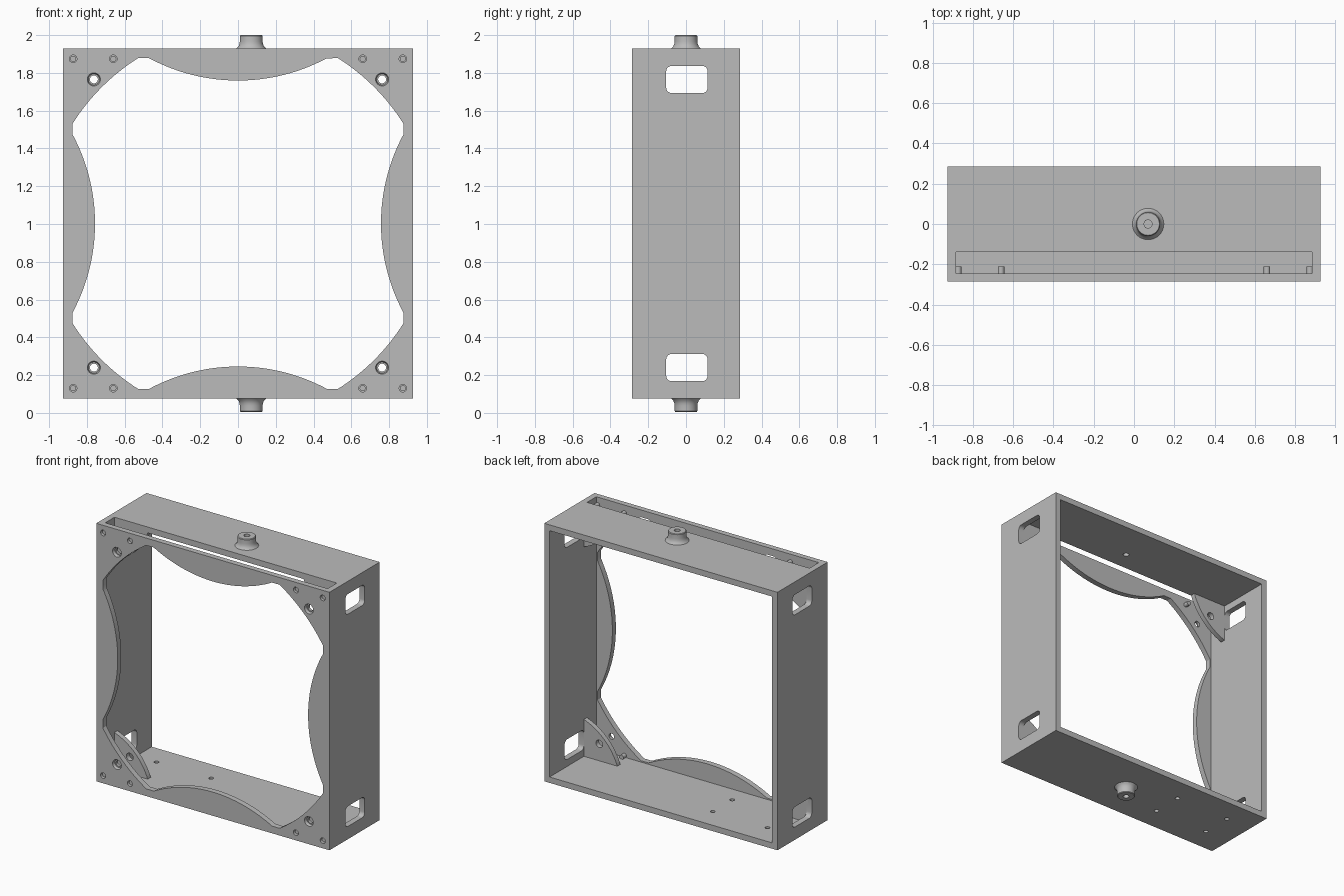
import bpy, bmesh, math
from mathutils import Vector, Matrix

cube = bpy.data.objects.get("Cube")
if cube:
    bpy.data.objects.remove(cube, do_unlink=True)

CZ = 1.0025                       # height of the frame centre
HALF, INNER = 0.927, 0.885        # outer and inner half width
FRONT, BACK = -0.285, 0.285
PLATE = -0.245                    # rear face of the front plate
SIGNS = [(sx, sz) for sx in (-1, 1) for sz in (-1, 1)]

grey = bpy.data.materials.new("plain grey")
grey.use_nodes = True
grey.diffuse_color = (0.5, 0.5, 0.5, 1)
grey.node_tree.nodes["Principled BSDF"].inputs["Base Color"].default_value = (0.5, 0.5, 0.5, 1)


def finish(name, bm):
    bmesh.ops.recalc_face_normals(bm, faces=bm.faces)
    mesh = bpy.data.meshes.new(name)
    bm.to_mesh(mesh)
    bm.free()
    mesh.materials.append(grey)
    obj = bpy.data.objects.new(name, mesh)
    bpy.context.collection.objects.link(obj)
    return obj


def prism(name, pts, lo, hi, axis="y", top_scale=1, centre=(0, 0)):
    """Extrude a closed 2D outline along an axis, optionally tapering it."""
    place = {"x": lambda a, b, d: (d, a, b),
             "y": lambda a, b, d: (a, d, b),
             "z": lambda a, b, d: (a, b, d)}[axis]
    bm = bmesh.new()
    ca, cb = centre
    low = [bm.verts.new(place(ca + a, cb + b, lo)) for a, b in pts]
    high = [bm.verts.new(place(ca + a * top_scale, cb + b * top_scale, hi)) for a, b in pts]
    bm.faces.new(low)
    bm.faces.new(high)
    for i in range(len(pts)):
        j = (i + 1) % len(pts)
        bm.faces.new((low[i], low[j], high[j], high[i]))
    return finish(name, bm)


def circle(r, n=24):
    return [(r * math.cos(math.tau * i / n), r * math.sin(math.tau * i / n)) for i in range(n)]


def rect(w, h):
    return [(-w, -h), (w, -h), (w, h), (-w, h)]


def rounded(w, h, r, n=6):
    pts = []
    for k, (sx, sy) in enumerate([(1, 1), (-1, 1), (-1, -1), (1, -1)]):
        for i in range(n + 1):
            t = (k + i / n) * math.pi / 2
            pts.append((sx * (w - r) + r * math.cos(t), sy * (h - r) + r * math.sin(t)))
    return pts


def arc(a, b, sag, n):
    """Points from a to b, bowed to the left by sag."""
    a, b = Vector(a), Vector(b)
    half = (b - a) / 2
    left = Vector((-half.y, half.x))
    h = 2 * math.atan(sag / half.length)
    pts = []
    for i in range(n + 1):
        t = h * (2 * i / n - 1)
        p = (a + b) / 2 + half * (math.sin(t) / math.sin(h))
        pts.append(p + left * ((math.cos(t) - math.cos(h)) / math.sin(h)))
    return pts


def cut(obj, cutters):
    bpy.context.view_layer.objects.active = obj
    for c in cutters:
        c.hide_render = True
        mod = obj.modifiers.new("cut", "BOOLEAN")
        mod.operation = "DIFFERENCE"
        mod.solver = "EXACT"
        mod.object = c
        bpy.ops.object.modifier_apply(modifier=mod.name)
        bpy.data.objects.remove(c, do_unlink=True)


# Box frame, hollow and open at the back
frame = prism("frame", rect(HALF, HALF), FRONT, BACK, centre=(0, CZ))
cutters = [prism("hollow", rect(INNER, INNER), PLATE, 0.5, centre=(0, CZ))]

# Scalloped opening in the front plate: one quarter turned four times
quarter = arc((0.875, -0.47), (0.875, 0.47), 0.118, 32) + arc((0.875, 0.53), (0.53, 0.875), -0.027, 16)
opening = [Matrix.Rotation(k * math.pi / 2, 2) @ p for k in range(4) for p in quarter]
cutters.append(prism("opening", opening, -0.4, -0.2, centre=(0, CZ)))

# Panel slot in the top
cutters.append(prism("slot", rect(INNER - 0.001, 0.0525), 1.8, 2.1, "z", centre=(0, -0.1925)))

# Side windows, through both walls
for s in (-1, 1):
    cutters.append(prism("window", rounded(0.11, 0.0725, 0.03), -1.1, 1.1, "x",
                         centre=(0.005, CZ + s * 0.7625)))

# Countersunk corner holes and small pin holes in the front plate
PINS = ((0.873, 0.872), (0.66, 0.872))
for sx, sz in SIGNS:
    mid = (sx * 0.763, CZ + sz * 0.763)
    cutters.append(prism("screw_hole", circle(0.021), -0.4, -0.2, centre=mid))
    cutters.append(prism("countersink", circle(0.039), -0.3, -0.265, top_scale=0.75, centre=mid))
    for px, pz in PINS:
        cutters.append(prism("pin_hole", circle(0.02), -0.4, -0.25, centre=(sx * px, CZ + sz * pz)))

# Mounting holes in the floor, and the feed hole in the top
for x in (-0.725, -0.29):
    for y in (-0.11, 0.11):
        cutters.append(prism("floor_hole", circle(0.016), 0, 0.2, "z", centre=(x, y)))
cutters.append(prism("feed_hole", circle(0.02), 1.8, 2.1, "z", centre=(0.07, 0)))
cut(frame, cutters)

# Corner tabs behind the slot, and pins behind the plate
tab = [(0.905, 0.905), (0.905, 0.62)] + arc((INNER, 0.62), (0.62, INNER), 0.042, 16) + [(0.62, 0.905)]
for sx, sz in SIGNS:
    where = ("upper" if sz > 0 else "lower") + ("_left" if sx > 0 else "_right")
    obj = prism(where + "_tab", [(sx * x, sz * z) for x, z in tab], -0.14, -0.105, centre=(0, CZ))
    cut(obj, [prism("tab_hole", circle(0.027), -0.3, 0, centre=(sx * 0.763, CZ + sz * 0.763))])
    for px, pz in PINS:
        prism(where + "_pin", circle(0.016, 16), -0.27, -0.21, centre=(sx * px, CZ + sz * pz))

# Flared hollow spigots on top and bottom
profile = [(0.02, 0.92), (0.02, 0.9975), (0.056, 0.9975), (0.06, 0.993), (0.06, 0.965),
           (0.062, 0.952), (0.067, 0.938), (0.078, 0.927), (0.078, 0.92)]
for name, s in (("top_spigot", 1), ("bottom_spigot", -1)):
    bm = bmesh.new()
    verts = [bm.verts.new((0.07 + r, 0, CZ + s * h)) for r, h in profile]
    edges = [bm.edges.new((verts[i - 1], verts[i])) for i in range(len(verts))]
    bmesh.ops.spin(bm, geom=verts + edges, cent=(0.07, 0, 0), axis=(0, 0, 1),
                   angle=math.tau, steps=40)
    bmesh.ops.remove_doubles(bm, verts=bm.verts, dist=0.0001)
    finish(name, bm)

# Smooth curved walls, keep corners sharp
bpy.ops.object.select_all(action="DESELECT")
for obj in bpy.context.collection.objects:
    if obj.type == "MESH" and grey.name in obj.data.materials:
        obj.select_set(True)
        bpy.context.view_layer.objects.active = obj
bpy.ops.object.shade_smooth_by_angle(angle=math.radians(30))
